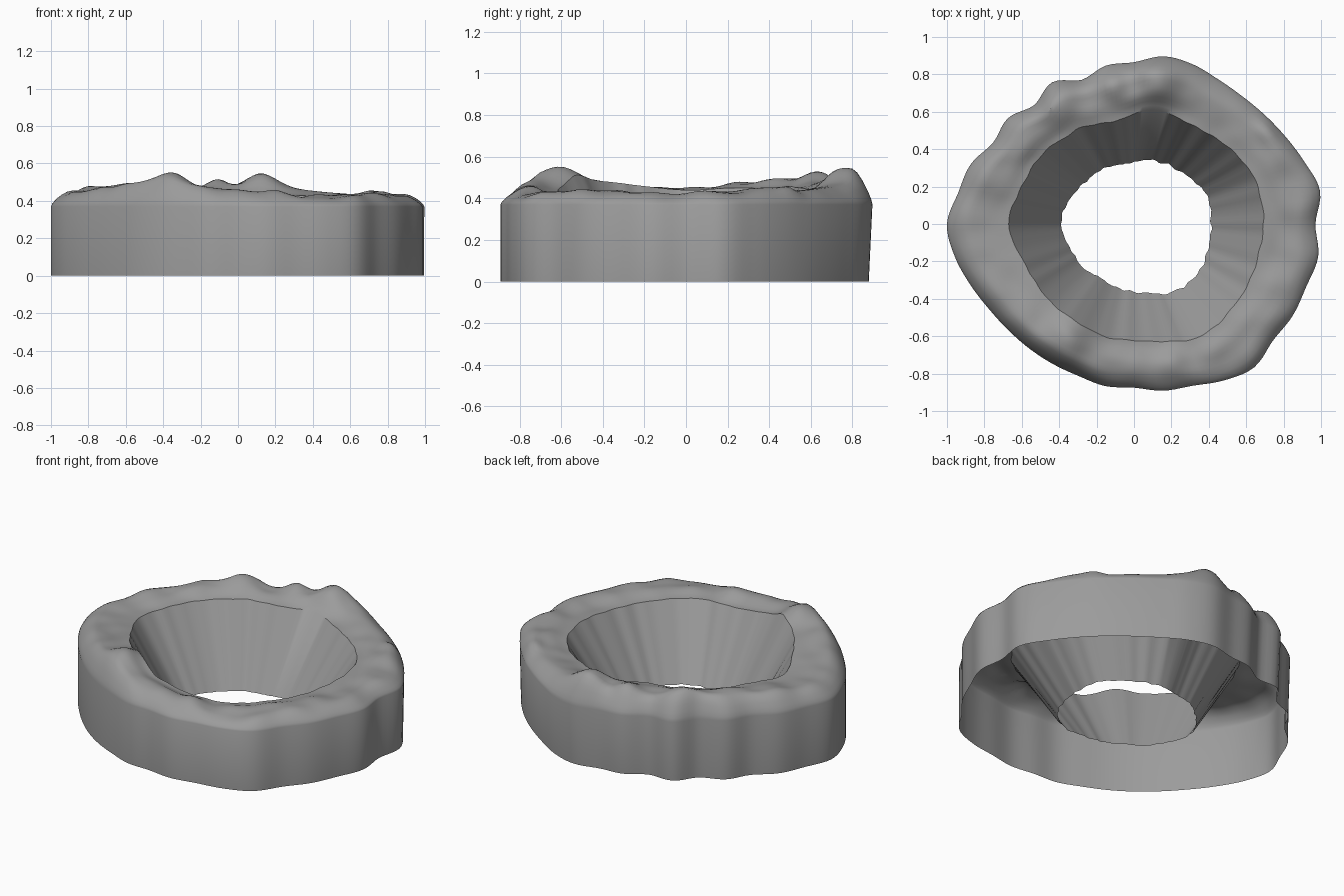
import bpy
import bmesh
import math
from mathutils import Vector, noise

SEGMENTS = 180
WALL_TOP = 0.37

# Profiles around the ring, in hundredths, evenly spaced counter-clockwise from +x
OUTER = [97, 101, 97, 93.5, 91, 89.5, 89.5, 91, 91, 86.5, 86, 82, 87.5, 83, 88, 87, 93, 95.5,
         100, 97.5, 93.5, 90, 88, 87, 86.5, 86.5, 88, 87.5, 90.5, 92, 96.5, 100, 97, 98, 98, 100]
RIM = [69, 69, 64.5, 61.5, 62, 56, 58.5, 61, 63, 67, 62, 61, 60.5, 62, 63.5, 70, 69, 69]
HOLE = [41, 42, 38.5, 36.5, 34.5, 32.5, 34, 34, 37, 39, 36.5, 35.5, 34, 35.5, 37.5, 42, 43, 42]
CREST = [42, 44, 43, 45, 48, 47, 47, 48, 47, 45, 46, 48, 49, 46, 43, 42, 44, 43]
RIM_Z = [42, 42, 42, 43, 43, 45, 45, 45, 45, 44, 46, 48, 47, 44, 41, 41, 41, 41]

# Rocky hills on the top: x, y, height, radius
HILLS = [(-0.35, -0.6, 0.07, 0.12), (-0.42, 0.63, 0.06, 0.11), (0.13, 0.76, 0.06, 0.13),
         (-0.11, 0.74, 0.05, 0.07), (0.72, 0.5, 0.03, 0.07), (0.2, -0.74, 0.02, 0.08)]


def around(values, turn):
    """Smooth periodic interpolation of a profile, turn in 0..1."""
    n = len(values)
    i, f = divmod(turn * n, 1)
    a, b, c, d = (values[(int(i) + k) % n] for k in (-1, 0, 1, 2))
    slope = c - a + f * (2 * a - 5 * b + 4 * c - d + f * (3 * (b - c) + d - a))
    return (b + 0.5 * f * slope) / 100


def top_height(p, t, crest, rim_z):
    """Height of the rocky top, t runs from the outer wall to the inner rim."""
    rise = math.sin(math.pi / 2 * min(1, t / 0.35)) ** 0.7
    s = max(0, (t - 0.6) / 0.4)
    z = WALL_TOP + (crest - WALL_TOP) * rise + (rim_z - crest) * s * s * (3 - 2 * s)
    for x, y, height, radius in HILLS:
        distance = math.hypot(p.x - x, p.y - y)
        z += rise * height * math.exp(-(distance / radius) ** 2)
    return z + noise.noise(p * 6) * 0.025 * math.sin(math.pi * t)


def column(turn):
    """Points of one cross-section: wall foot, wall, top, rim, hole."""
    angle = math.tau * turn
    direction = Vector((math.cos(angle), math.sin(angle), 0))
    outer, rim, hole = (around(p, turn) for p in (OUTER, RIM, HOLE))
    # Fine chipping of the rim and hole edges
    rim += 0.012 * noise.noise(direction * 7)
    hole += 0.012 * noise.noise(direction * 9)
    crest, rim_z = around(CREST, turn), around(RIM_Z, turn)
    points = [direction * outer * (1 - 0.02 * max(0, direction.y))]
    steps = [0, 0.02, 0.06, 0.12] + [k / 12 for k in range(2, 13)]
    for t in steps:
        p = direction * (outer + (rim - outer) * t)
        p.z = top_height(p, t, crest, rim_z)
        points.append(p)
    points.append(direction * hole)
    return points


# Stone colour
stone = bpy.data.materials.new("grey_stone")
stone.use_nodes = True
colour = (0.33, 0.33, 0.33, 1)
stone.diffuse_color = colour
stone.node_tree.nodes["Principled BSDF"].inputs["Base Color"].default_value = colour

cube = bpy.data.objects.get("Cube")
if cube:
    bpy.data.objects.remove(cube, do_unlink=True)

# Open shell: outer wall, rugged top and funnel
bm = bmesh.new()
columns = [[bm.verts.new(p) for p in column(i / SEGMENTS)] for i in range(SEGMENTS)]
for i, here in enumerate(columns):
    after = columns[(i + 1) % SEGMENTS]
    for k in range(len(here) - 1):
        bm.faces.new((here[k], after[k], after[k + 1], here[k + 1]))
mesh = bpy.data.meshes.new("crater_ring")
bm.to_mesh(mesh)
bm.free()
mesh.materials.append(stone)
ring = bpy.data.objects.new("crater_ring", mesh)
bpy.context.collection.objects.link(ring)

# Smooth rock with a crisp inner rim
bpy.ops.object.select_all(action="DESELECT")
ring.select_set(True)
bpy.context.view_layer.objects.active = ring
bpy.ops.object.shade_smooth_by_angle(angle=math.radians(35))
